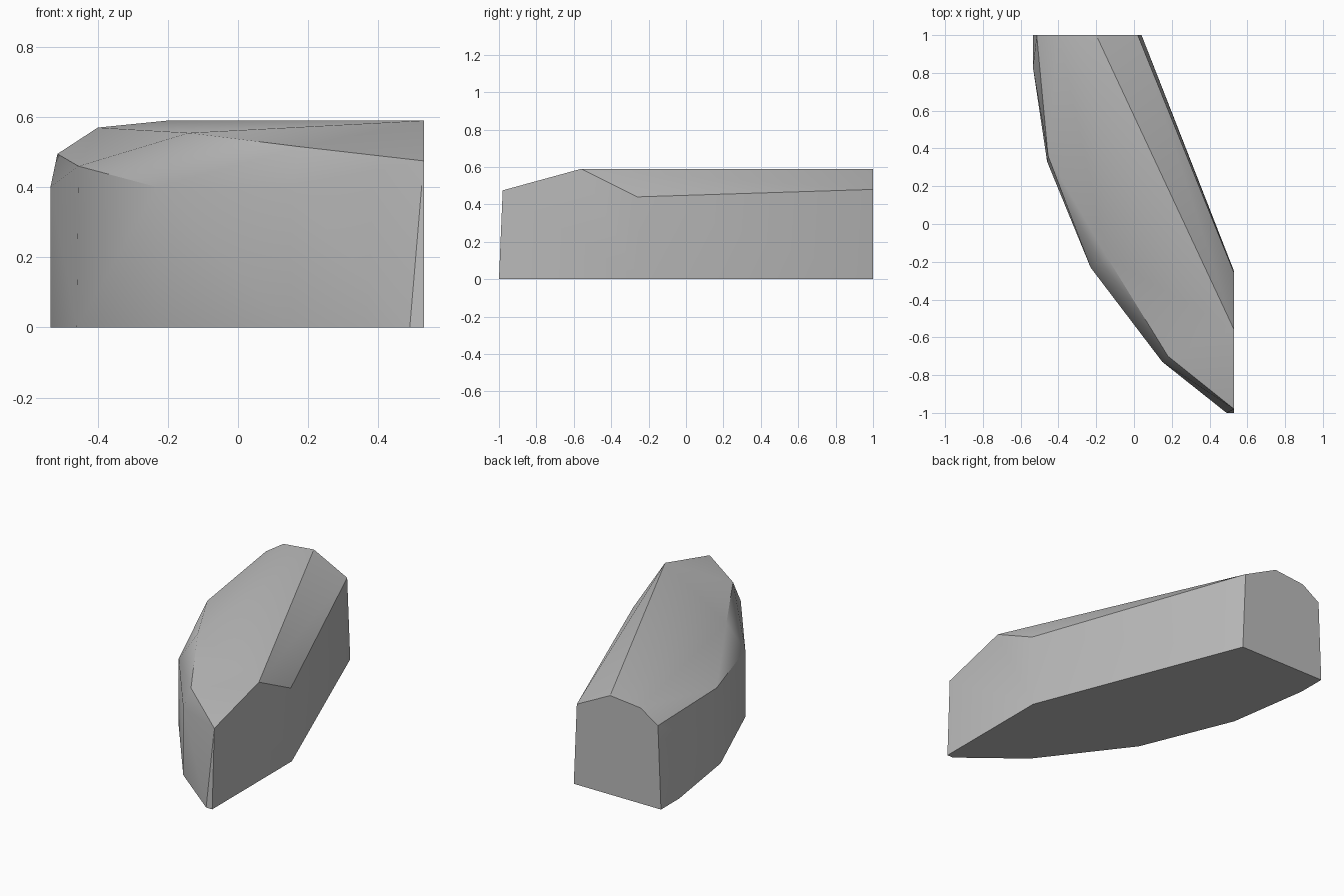
import bpy, bmesh, math

# Remove the default object
old = bpy.data.objects.get("Cube")
if old:
    bpy.data.objects.remove(old, do_unlink=True)


def make_material(name, color):
    mat = bpy.data.materials.new(name)
    mat.use_nodes = True
    mat.diffuse_color = color
    shader = next(n for n in mat.node_tree.nodes if n.type == "BSDF_PRINCIPLED")
    shader.inputs["Base Color"].default_value = color
    return mat


def hull_object(name, points, mat, smooth_angle):
    """Wrap the corner points in a faceted solid with softened shallow edges."""
    bm = bmesh.new()
    for p in points:
        bm.verts.new(p)
    result = bmesh.ops.convex_hull(bm, input=bm.verts[:])
    spare = {g for g in result["geom_interior"] + result["geom_unused"]
             if isinstance(g, bmesh.types.BMVert)}
    bmesh.ops.delete(bm, geom=list(spare), context="VERTS")
    bmesh.ops.dissolve_limit(bm, angle_limit=math.radians(0.5),
                             verts=bm.verts[:], edges=bm.edges[:])
    bmesh.ops.recalc_face_normals(bm, faces=bm.faces[:])
    mesh = bpy.data.meshes.new(name)
    bm.to_mesh(mesh)
    bm.free()
    mesh.materials.append(mat)
    obj = bpy.data.objects.new(name, mesh)
    bpy.context.collection.objects.link(obj)
    bpy.ops.object.select_all(action="DESELECT")
    obj.select_set(True)
    bpy.context.view_layer.objects.active = obj
    bpy.ops.object.shade_smooth_by_angle(angle=math.radians(smooth_angle))
    return obj


# Footprint: flat cut ends at the back and left, curved outer side
BACK, SIDE, TOP = 1.0, 0.53, 0.59
footprint = [(0.04, BACK), (SIDE, -0.25), (SIDE, -1), (0.49, -1), (0.15, -0.73),
             (-0.23, -0.23), (-0.46, 0.33), (-0.535, 0.83), (-0.535, BACK)]
base = [(x, y, 0) for x, y in footprint]

# Shoulder: where the upright walls break into the sloping top
shoulder = [(-0.515, BACK, 0.495), (-0.535, 0.83, 0.4), (-0.455, 0.36, 0.46),
            (-0.23, -0.23, 0.4), (0.15, -0.73, 0.4), (0.18, -0.7, 0.515),
            (SIDE, -0.98, 0.475), (SIDE, -0.26, 0.44), (0.02, BACK, 0.48)]

# Crown: the long top ridge and the bulge beside it
crown = [(-0.2, BACK, TOP), (SIDE, -0.56, TOP), (-0.4, BACK, 0.57),
         (-0.14, -0.18, 0.555)]

stone = make_material("stone grey", (0.5, 0.5, 0.5, 1))
hull_object("rock_block", base + shoulder + crown, stone, 30)
